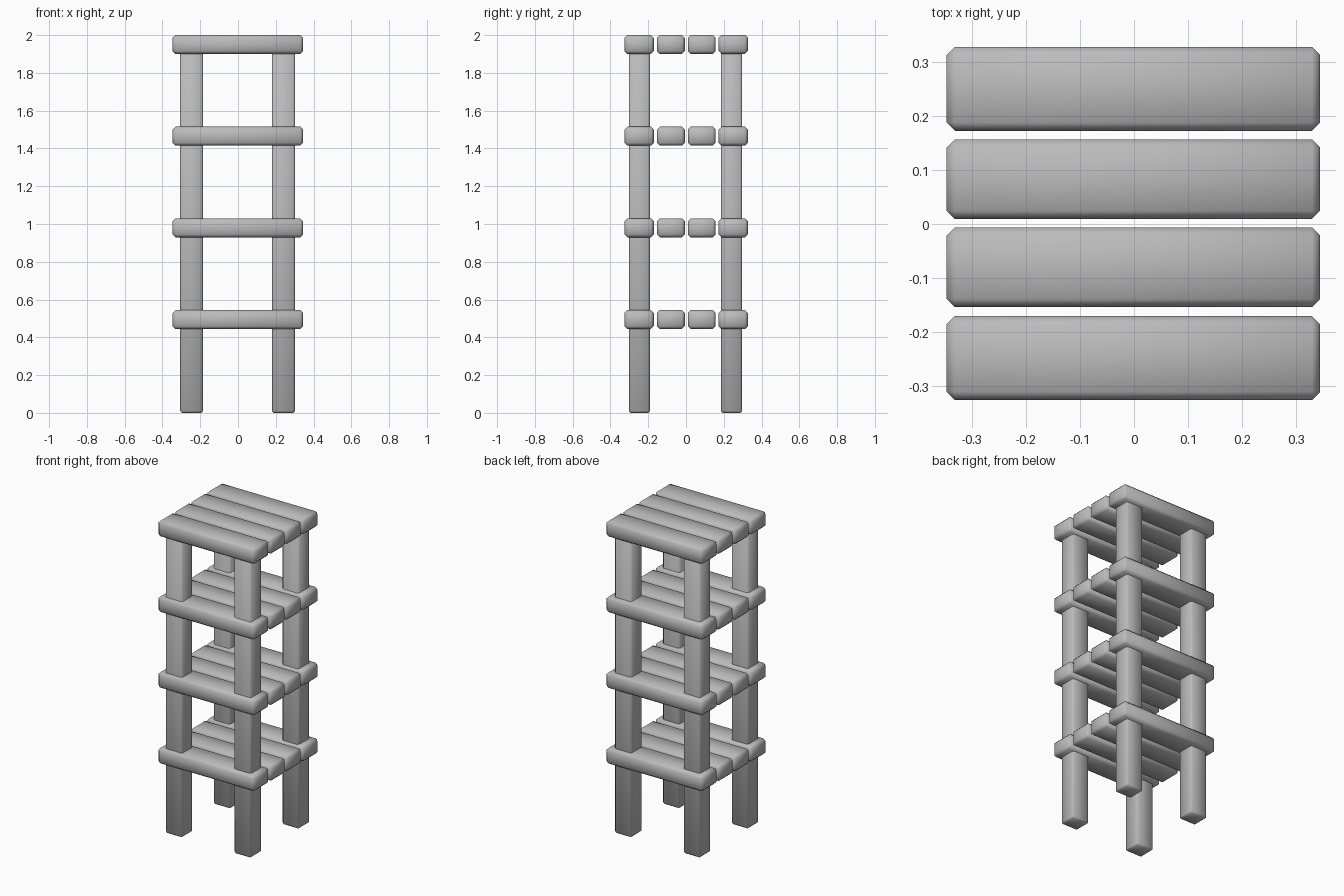
import bpy

cube = bpy.data.objects.get("Cube")
if cube:
    bpy.data.objects.remove(cube, do_unlink=True)

grey = bpy.data.materials.new("plain grey")
grey.use_nodes = True
GREY = (0.5, 0.5, 0.5, 1)
grey.diffuse_color = GREY
grey.node_tree.nodes["Principled BSDF"].inputs["Base Color"].default_value = GREY


def soft_box(name, centre, size, chamfer):
    """Box with a single chamfer on every edge, shaded smooth."""
    bpy.ops.mesh.primitive_cube_add(size=1, location=centre)
    box = bpy.context.object
    box.name = name
    box.scale = size
    bpy.ops.object.transform_apply(location=False, rotation=False, scale=True)
    box.data.materials.append(grey)
    bevel = box.modifiers.new("chamfer", "BEVEL")
    bevel.width = chamfer
    bevel.segments = 1
    bpy.ops.object.modifier_apply(modifier=bevel.name)
    bpy.ops.object.shade_smooth()
    return box


# Four posts running up into the top shelf
LEG_TOP = 1.96
for side, x in (("right", -0.246), ("left", 0.241)):
    for end, y in (("front", -0.246), ("back", 0.241)):
        soft_box(f"{end}_{side}_leg", (x, y, LEG_TOP / 2),
                 (0.122, 0.112, LEG_TOP), 0.01)

# Four shelves of four slats; the outer slats are slightly wider
SLATS = ((-0.248, 0.155), (-0.08, 0.147), (0.083, 0.147), (0.25, 0.155))
for level in range(4):
    z = 0.494 + level * 0.4855
    for i, (y, depth) in enumerate(SLATS):
        soft_box(f"shelf_{level + 1}_slat_{i + 1}", (-0.001, y, z),
                 (0.691, depth, 0.1), 0.015)
